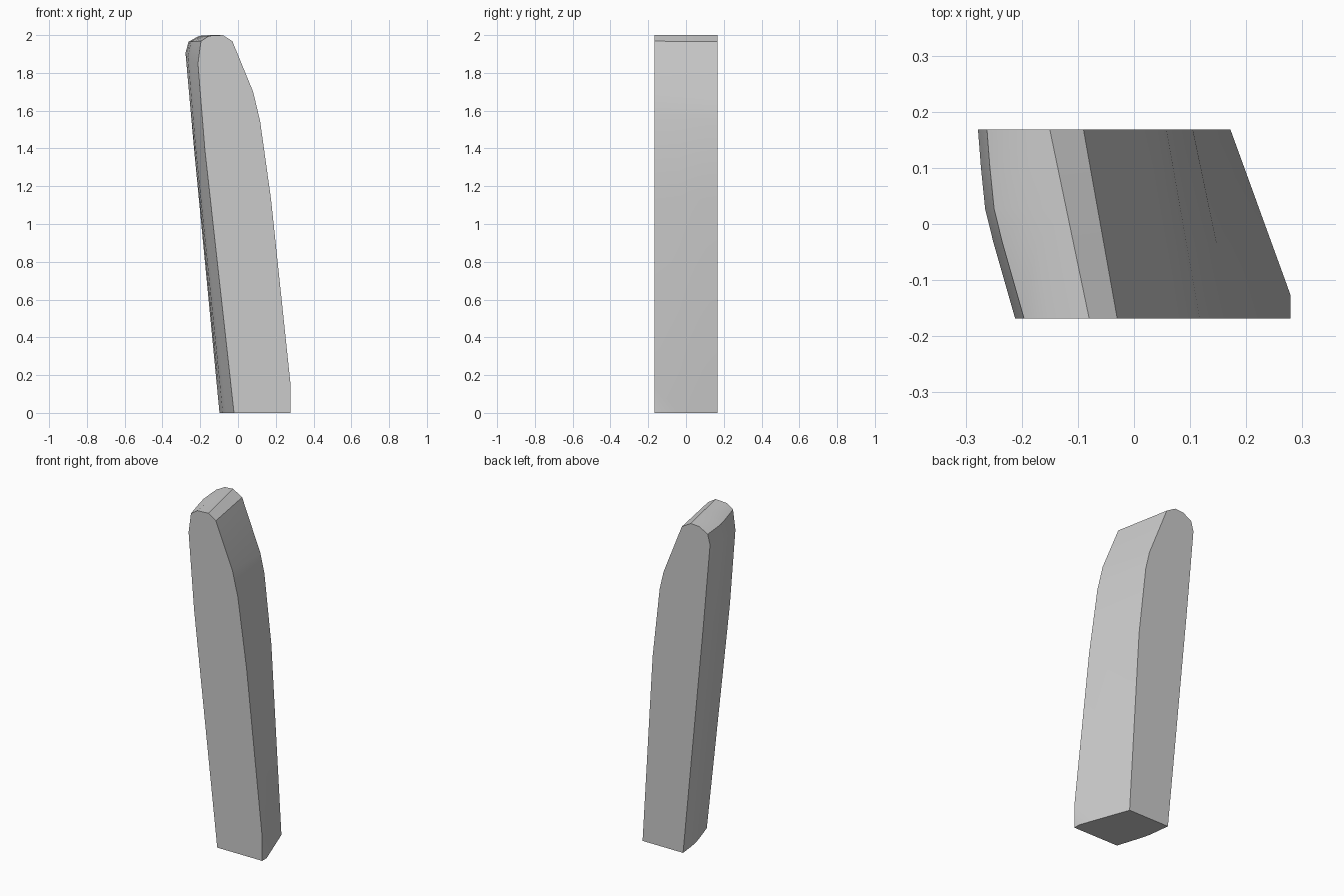
import bpy
import bmesh
from mathutils import Vector

cube = bpy.data.objects.get("Cube")
if cube:
    bpy.data.objects.remove(cube, do_unlink=True)

# Matching outlines (x, z) of the front and back ends, from lower left over the tip
front = [(-.021, 0), (-.175, 1.39), (-.212, 1.85), (-.196, 1.968), (-.153, 1.996),
         (-.08, 2), (-.03, 1.968), (.08, 1.70), (.117, 1.545), (.175, 1.13), (.294, 0)]
back = [(-.098, 0), (-.232, 1.39), (-.278, 1.905), (-.262, 1.965), (-.206, 1.996),
        (-.15, 2), (-.09, 1.965), (.032, 1.66), (.058, 1.55), (.105, 1.13), (.172, 0)]
HALF_DEPTH = .168
LEFT_POINTS = 4

# Sections along y: blend from front to back, outward bow of the curved side
sections = [(0, 0), (.4, .012), (.58, .015), (.8, .008), (1, 0)]

bm = bmesh.new()
rings = []
for t, bow in sections:
    y = HALF_DEPTH * (2 * t - 1)
    ring = []
    for i, (a, b) in enumerate(zip(front, back)):
        p = Vector(a).lerp(Vector(b), t)
        shift = bow if i < LEFT_POINTS else 0
        ring.append(bm.verts.new((p.x - shift, y, p.y)))
    rings.append(ring)

# Skin between sections and close both ends
count = len(front)
for r, s in zip(rings, rings[1:]):
    for i in range(count):
        j = (i + 1) % count
        bm.faces.new((r[i], r[j], s[j], s[i]))
bm.faces.new(rings[0])
bm.faces.new(rings[-1])

# Trim the lower corner to a vertical flat
bmesh.ops.bisect_plane(bm, geom=bm.verts[:] + bm.edges[:] + bm.faces[:],
                       plane_co=(.279, 0, 0), plane_no=(1, 0, 0), clear_outer=True)
bmesh.ops.holes_fill(bm, edges=[e for e in bm.edges if e.is_boundary], sides=0)
bmesh.ops.recalc_face_normals(bm, faces=bm.faces[:])

mesh = bpy.data.meshes.new("tapered_blade")
bm.to_mesh(mesh)
bm.free()
blade = bpy.data.objects.new("tapered_blade", mesh)
bpy.context.collection.objects.link(blade)

# Plain grey finish
grey = bpy.data.materials.new("light_grey")
grey.use_nodes = True
colour = (.6, .6, .6, 1)
grey.diffuse_color = colour
grey.node_tree.nodes["Principled BSDF"].inputs["Base Color"].default_value = colour
mesh.materials.append(grey)

# Smooth the rounded tip and sides, keep the rims crisp
bpy.ops.object.select_all(action='DESELECT')
blade.select_set(True)
bpy.context.view_layer.objects.active = blade
bpy.ops.object.shade_smooth_by_angle(angle=.6)
